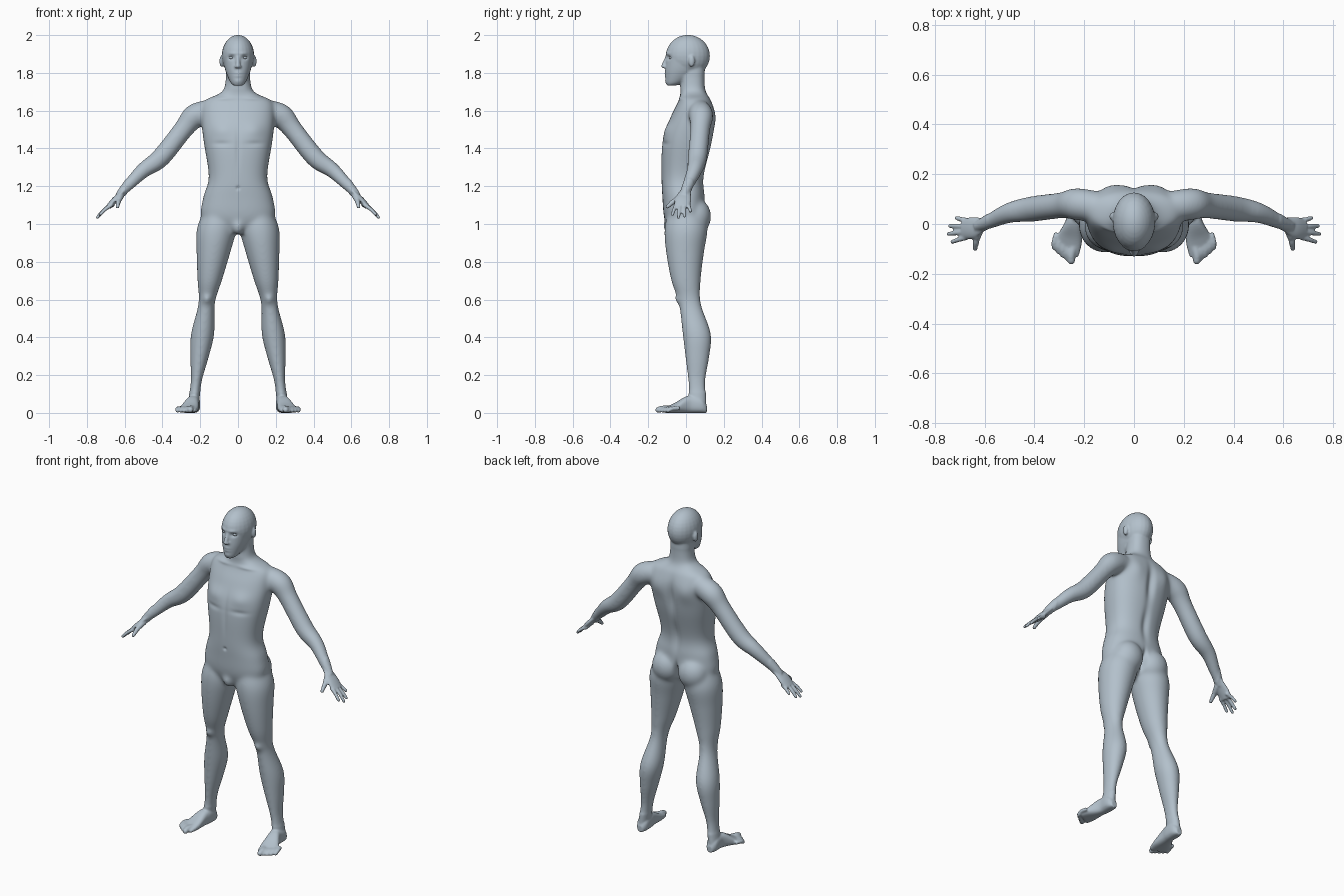
import bpy, bmesh, math
from mathutils import Matrix, Vector

cube = bpy.data.objects.get("Cube")
if cube:
    bpy.data.objects.remove(cube)

skin = bpy.data.materials.new("pale_blue_grey")
skin.use_nodes = True
skin.diffuse_color = (.45, .53, .6, 1)
skin.node_tree.nodes["Principled BSDF"].inputs["Base Color"].default_value = skin.diffuse_color


def spline(rows, steps=5):
    """Smoothly interpolate rows of numbers with a cubic."""
    dense = []
    last = len(rows) - 1
    for i in range(last):
        neighbours = zip(rows[max(i - 1, 0)], rows[i], rows[i + 1], rows[min(i + 2, last)])
        columns = [(b, (c - a) / 2, a - 2.5 * b + 2 * c - d / 2, (3 * (b - c) + d - a) / 2)
                   for a, b, c, d in neighbours]
        for k in range(steps):
            t = k / steps
            dense.append([p + t * (q + t * (r + t * s)) for p, q, r, s in columns])
    dense.append(list(rows[last]))
    return dense


def oval(power=2, count=32):
    """Unit superellipse points."""
    def squash(value):
        return math.copysign(abs(value) ** (2 / power), value)
    angles = [math.tau * i / count for i in range(count)]
    return [(squash(math.cos(angle)), squash(math.sin(angle))) for angle in angles]


def skin_rings(bm, rings):
    """Bridge a stack of rings and cap both ends."""
    loops = [[bm.verts.new(point) for point in ring] for ring in rings]
    for lower, upper in zip(loops, loops[1:]):
        for i in range(len(lower)):
            bm.faces.new((lower[i - 1], lower[i], upper[i], upper[i - 1]))
    bm.faces.new(loops[0])
    bm.faces.new(loops[-1])


def column(bm, rows, power=2, lean=lambda z: 0):
    """Upright loft; each row is height, half width, front, back."""
    skin_rings(bm, [[(lean(z) + width * u, (front + back + (back - front) * v) / 2, z)
                     for u, v in oval(power)]
                    for z, width, front, back in spline(rows)])


def tube(bm, rows, flat=1):
    """Loft along a path; each row is x, y, z, radius. Flat widens it sideways."""
    rows = spline(rows)
    rings = []
    for i, (x, y, z, radius) in enumerate(rows):
        ahead = Vector(rows[min(i + 1, len(rows) - 1)][:3])
        behind = Vector(rows[max(i - 1, 0)][:3])
        along = (ahead - behind).normalized()
        reference = Vector((1, 0, 0)) if abs(along.y) > .8 else Vector((0, 1, 0))
        side = (reference - along * along.dot(reference)).normalized()
        up = along.cross(side)
        rings.append([Vector((x, y, z)) + radius * (side * flat * u + up * v) for u, v in oval()])
    skin_rings(bm, rings)


def ball(bm, centre, radii):
    place = Matrix.Translation(centre) @ Matrix.Diagonal((*radii, 1))
    bmesh.ops.create_uvsphere(bm, u_segments=24, v_segments=16, radius=1, matrix=place)


def digit(bm, path, root, tip):
    """Tapering finger or toe with a rounded tip."""
    last = len(path) - 1
    tube(bm, [(*point, root + (tip - root) * i / last) for i, point in enumerate(path)])
    ball(bm, path[last], (tip, tip, tip))


bm = bmesh.new()

# Leg from hip to ankle: splayed outward, a little deeper than wide
leg = []
for z, width, middle in ((1.06, .085, 0), (.97, .105, 0), (.85, .09, -.005), (.7, .065, 0),
                         (.58, .044, .02), (.42, .062, .057), (.3, .05, .06),
                         (.18, .031, .057), (.1, .029, .06), (.03, .03, .06)):
    depth = .02 + .9 * width
    leg.append((z, width, middle - depth, middle + depth))
column(bm, leg, lean=lambda z: .243 - .133 * z)

# Foot from heel to ball, turning outward with a slanted toe line
foot = []
for y, width, height in spline(((.11, .018, .04), (.08, .034, .08), (.01, .035, .09),
                                (-.06, .048, .05), (-.11, .046, .026))):
    turn = max(0, .03 - y)
    foot.append([(.235 + turn / 4 + width * u, y + 4 * turn * width * u, height / 2 * (1 + v))
                 for u, v in oval(2.6)])
skin_rings(bm, foot)

# Toes
for i in range(5):
    radius = .011 if i else .016
    x = .252 + .017 * i
    y = -.147 + .009 * i + .001 * i * i
    digit(bm, [(x - .01, y + .06, .024), (x, y + .025, .023), (x, y, radius)], radius, radius)

# Arm and palm
tube(bm, [(.15, .07, 1.6, .06), (.23, .08, 1.57, .065), (.29, .075, 1.5, .053), (.41, .06, 1.35, .052),
          (.5, .045, 1.285, .042), (.58, .01, 1.205, .031), (.63, -.01, 1.15, .021)])
tube(bm, [(.6, 0, 1.18, .01), (.65, -.015, 1.13, .016), (.685, -.02, 1.09, .015)], flat=2.7)

# Fingers fan out, the second one longest; then the thumb
for i in range(4):
    shorter = (i - 1.2) ** 2 / 100
    base = Vector((.673 - shorter / 2, .021 * i - .052, 1.103))
    tip = Vector((.745 - shorter, .032 * i - .072, 1.035 + shorter))
    knuckle = (base + tip) / 2 + Vector((.003, 0, .003))
    digit(bm, [base, knuckle, tip], .0115, .009)
digit(bm, [(.62, -.02, 1.15), (.633, -.065, 1.12), (.638, -.1, 1.09)], .018, .01)

# Buttock, ear and nostril
ball(bm, (.088, .052, 1.04), (.09, .082, .095))
ball(bm, (.086, .03, 1.862), (.013, .017, .031))
ball(bm, (.011, -.113, 1.833), (.009, .011, .008))

# Mirror all the paired parts
copies = bmesh.ops.duplicate(bm, geom=bm.verts[:] + bm.edges[:] + bm.faces[:])["geom"]
bmesh.ops.scale(bm, vec=(-1, 1, 1), verts=[item for item in copies if isinstance(item, bmesh.types.BMVert)])

# Torso and neck, with the bulge of the groin
column(bm, [(.95, .07, -.08, .02), (1.03, .19, -.115, .09), (1.14, .185, -.125, .1),
            (1.25, .155, -.13, .095), (1.44, .183, -.125, .14), (1.57, .195, -.08, .155),
            (1.65, .18, -.04, .135), (1.69, .1, -.03, .11), (1.73, .07, -.03, .1),
            (1.86, .06, -.02, .1)], power=2.35)
ball(bm, (0, -.085, .99), (.034, .036, .047))

# Cranium, face and nose
ball(bm, (0, .01, 1.89), (.086, .117, .111))
column(bm, [(1.732, .02, -.1, -.06), (1.75, .04, -.106, -.01), (1.81, .066, -.11, .07),
            (1.87, .078, -.105, .1), (1.91, .078, -.1, .08)], power=2.15)
digit(bm, [(0, -.098, 1.89), (0, -.12, 1.836)], .009, .012)

# Fuse the parts into one skin
bmesh.ops.recalc_face_normals(bm, faces=bm.faces[:])
parts = bpy.data.meshes.new("body")
bm.to_mesh(parts)
bm.free()
body = bpy.data.objects.new("body", parts)
bpy.context.collection.objects.link(body)
fuse = body.modifiers.new("fuse", 'REMESH')
fuse.mode = 'VOXEL'
fuse.voxel_size = .005
bpy.context.view_layer.update()
fused = bpy.data.meshes.new_from_object(body.evaluated_get(bpy.context.evaluated_depsgraph_get()))
body.modifiers.clear()
body.data = fused
bm = bmesh.new()
bm.from_mesh(fused)


def relax(verts, times):
    for _ in range(times):
        bmesh.ops.smooth_vert(bm, verts=verts, factor=.5, use_axis_x=True, use_axis_y=True, use_axis_z=True)


def is_trunk(point):
    """True away from the head, hands and feet."""
    below_head = point.z < 1.7 or (point.z < 1.79 and point.y > -.02)
    return below_head and point.z > .11 and abs(point.x) < .59


def push(at, across, tall, depth):
    """Soft sculpting stroke along y, on both sides where it is off centre."""
    for centre in {at[0], -at[0]}:
        for vert in bm.verts:
            x, y, z = vert.co
            if abs(z - at[2]) < 3 * tall and abs(y - at[1]) < .09:
                distance = Vector(((x - centre) / across, (y - at[1]) / .05, (z - at[2]) / tall))
                vert.co.y += depth * math.exp(-distance.length_squared)


relax([vert for vert in bm.verts if is_trunk(vert.co)], 40)
relax(bm.verts[:], 3)

# Back: spine, shoulder blades and cleft
push(at=(0, .15, 1.5), across=.024, tall=.1, depth=-.018)
push(at=(0, .1, 1.27), across=.022, tall=.1, depth=-.012)
push(at=(.1, .15, 1.56), across=.05, tall=.06, depth=.01)
push(at=(0, .09, 1.03), across=.012, tall=.05, depth=-.035)

# Front: chest, breastbone, navel, collarbones and kneecaps
push(at=(.09, -.11, 1.5), across=.055, tall=.04, depth=-.009)
push(at=(.09, -.12, 1.425), across=.05, tall=.014, depth=.005)
push(at=(0, -.12, 1.4), across=.013, tall=.1, depth=.005)
push(at=(0, -.13, 1.19), across=.009, tall=.009, depth=.008)
push(at=(.09, -.04, 1.665), across=.06, tall=.01, depth=-.006)
push(at=(.165, -.04, .6), across=.024, tall=.024, depth=-.012)

# Face: eye sockets, brows, lips and mouth
push(at=(.036, -.1, 1.881), across=.015, tall=.01, depth=.013)
push(at=(.03, -.1, 1.903), across=.022, tall=.007, depth=-.005)
push(at=(0, -.11, 1.791), across=.018, tall=.013, depth=-.006)
push(at=(0, -.11, 1.791), across=.02, tall=.004, depth=.005)
push(at=(0, -.105, 1.756), across=.02, tall=.012, depth=-.004)
relax(bm.verts[:], 1)


def finish(bm, obj):
    bm.to_mesh(obj.data)
    bm.free()
    obj.data.materials.clear()
    obj.data.materials.append(skin)
    for face in obj.data.polygons:
        face.use_smooth = True


finish(bm, body)

# Eyes
for name, side in (("left_eye", 1), ("right_eye", -1)):
    bm = bmesh.new()
    ball(bm, (side * .035, -.078, 1.881), (.014, .013, .009))
    eye = bpy.data.objects.new(name, bpy.data.meshes.new(name))
    bpy.context.collection.objects.link(eye)
    finish(bm, eye)
